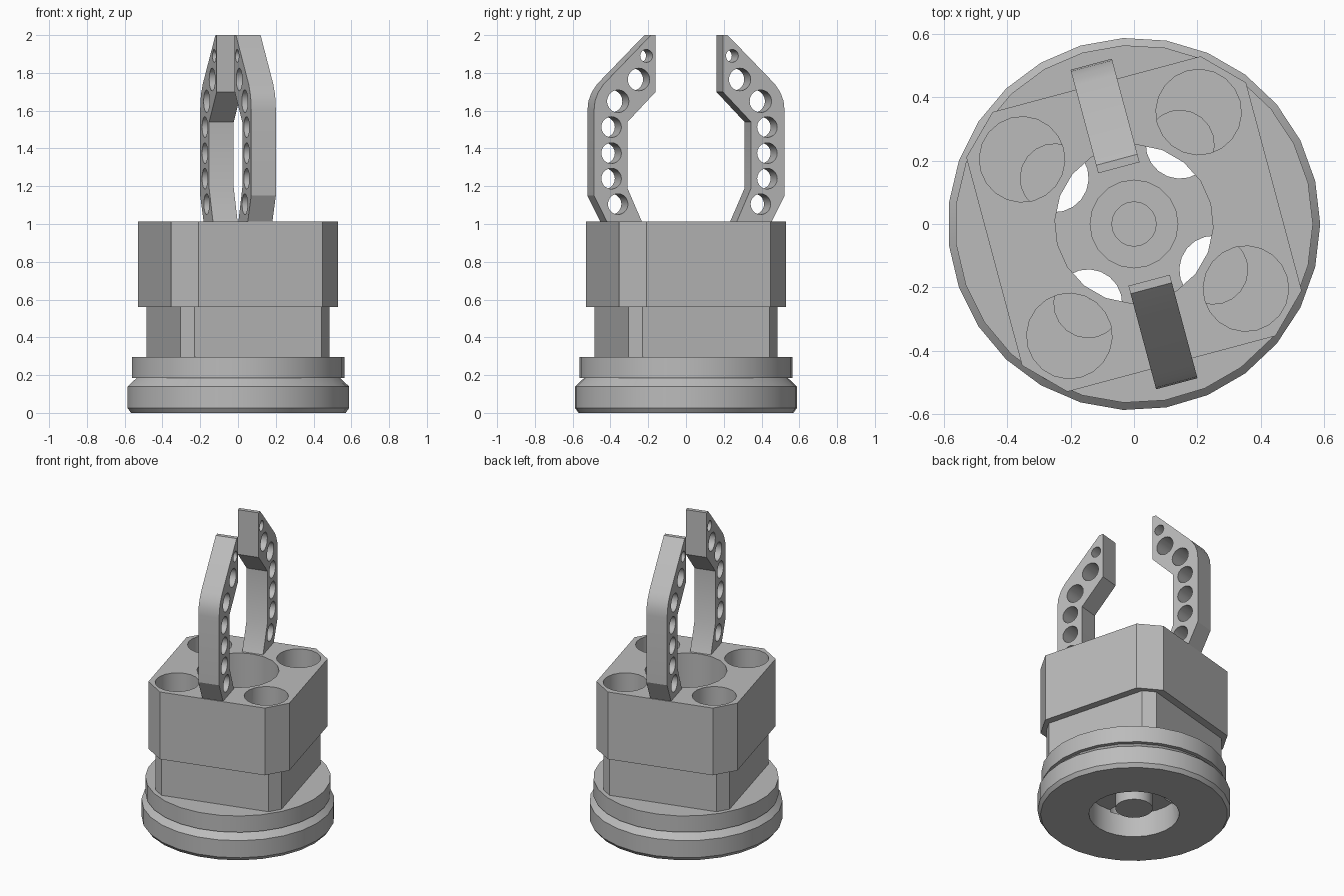
import bpy, bmesh, math
from mathutils import Matrix

if "Cube" in bpy.data.objects:
    bpy.data.objects.remove(bpy.data.objects["Cube"])

TURN = math.radians(15)          # the block and arms sit turned on the base
grey = bpy.data.materials.new("mid grey")
grey.diffuse_color = (0.5, 0.5, 0.5, 1)
grey.use_nodes = True
grey.node_tree.nodes["Principled BSDF"].inputs["Base Color"].default_value = grey.diffuse_color


def finish(name, bm, turn=0.0):
    bm.transform(Matrix.Rotation(turn, 4, 'Z'))
    bmesh.ops.recalc_face_normals(bm, faces=bm.faces)
    me = bpy.data.meshes.new(name)
    bm.to_mesh(me)
    bm.free()
    ob = bpy.data.objects.new(name, me)
    bpy.context.collection.objects.link(ob)
    me.materials.append(grey)
    return ob


def extrude(name, outline, vec, turn=0.0):
    """Closed prism from a planar outline."""
    bm = bmesh.new()
    face = bm.faces.new([bm.verts.new(p) for p in outline])
    out = bmesh.ops.extrude_face_region(bm, geom=[face])["geom"]
    bmesh.ops.translate(bm, vec=vec, verts=[g for g in out if isinstance(g, bmesh.types.BMVert)])
    return finish(name, bm, turn)


def lathe(name, profile, n):
    """Solid of revolution; the profile starts and ends on the flat caps."""
    bm = bmesh.new()
    rings = [[bm.verts.new((r * math.cos(i * math.tau / n), r * math.sin(i * math.tau / n), z))
              for i in range(n)] for r, z in profile]
    for a, b in zip(rings, rings[1:]):
        for i in range(n):
            j = (i + 1) % n
            bm.faces.new((a[i], a[j], b[j], b[i]))
    bm.faces.new(rings[0])
    bm.faces.new(rings[-1])
    return finish(name, bm)


def block(name, half, c, z0, z1):
    """Square block with chamfered corners."""
    pts = [(half, -c), (half, c), (c, half), (-c, half),
           (-half, c), (-half, -c), (-c, -half), (c, -half)]
    return extrude(name, [(x, y, z0) for x, y in pts], (0, 0, z1 - z0), TURN)


def round_cutters(name, specs, n=20):
    """Several cylinders (matrix, radius, length) joined in one helper mesh."""
    bm = bmesh.new()
    for mat, r, length in specs:
        bmesh.ops.create_cone(bm, cap_ends=True, segments=n, radius1=r, radius2=r,
                              depth=length, matrix=mat)
    return finish(name, bm, TURN)


def cut(ob, cutter):
    m = ob.modifiers.new("cut", 'BOOLEAN')
    m.operation = 'DIFFERENCE'
    m.solver = 'EXACT'
    m.object = cutter
    bpy.context.view_layer.objects.active = ob
    ob.select_set(True)
    bpy.ops.object.modifier_apply(modifier=m.name)
    ob.select_set(False)


def upright(x, y, z0, z1, r):
    return (Matrix.Translation((x, y, (z0 + z1) / 2)), r, z1 - z0)


# Round base with bevelled flange, groove and hollow underside
base = lathe("round_base", [(0.275, 0.165), (0.275, 0), (0.57, 0), (0.588, 0.025),
                            (0.588, 0.14), (0.54, 0.185), (0.565, 0.185),
                            (0.565, 0.295), (0.30, 0.295)], 27)
lower = block("lower_block", 0.409, 0.347, 0.295, 0.56)
upper = block("upper_block", 0.457, 0.34, 0.56, 1.012)

# Centre pocket, corner pockets and the ports in their floors
FLOOR = 0.60
diagonals = [(sx * math.sqrt(0.5), sy * math.sqrt(0.5)) for sx in (1, -1) for sy in (1, -1)]
pockets = round_cutters("pocket_cutter", [upright(0, 0, FLOOR, 1.1, 0.25)] +
                        [upright(x * 0.408, y * 0.408, FLOOR, 1.1, 0.135) for x, y in diagonals])
ports = round_cutters("port_cutter", [upright(x * 0.29, y * 0.29, 0.15, FLOOR + 0.01, 0.108)
                                      for x, y in diagonals])
cut(upper, pockets)
for part in (base, lower, upper):
    cut(part, ports)

# Central spindle: boss with a bore above, post below
spindle = lathe("central_spindle", [(0.07, 0.62), (0.07, 0.70), (0.14, 0.70),
                                    (0.14, 0.50), (0.114, 0.50), (0.114, 0.04)], 20)

# Pair of gripper arms: profile in radial distance and height
W = 0.135
profile = [(0.25, 0.99), (0.339, 1.19), (0.339, 1.54), (0.184, 1.70), (0.184, 2.0),
           (0.21, 2.0), (0.47, 1.74), (0.50, 1.695), (0.517, 1.65), (0.522, 1.60),
           (0.522, 1.15), (0.44, 0.99)]
holes = [(0.391, 1.105, 0.055), (0.427, 1.24, 0.055), (0.427, 1.375, 0.055),
         (0.427, 1.513, 0.055), (0.391, 1.65, 0.06), (0.277, 1.765, 0.06),
         (0.235, 1.89, 0.034)]
helpers = [pockets, ports]
arms = []
for name, side in (("front_arm", -1), ("back_arm", 1)):
    arm = extrude(name, [(-W / 2, side * s, z) for s, z in profile], (W, 0, 0), TURN)
    drill = round_cutters(name + "_hole_cutter",
                          [(Matrix.Translation((0, side * s, z)) @ Matrix.Rotation(math.pi / 2, 4, 'Y'),
                            r, 0.3) for s, z, r in holes])
    cut(arm, drill)
    arms.append(arm)
    helpers.append(drill)

# Remove helpers, then smooth round walls while keeping edges crisp
for h in helpers:
    bpy.data.objects.remove(h, do_unlink=True)
for ob in (base, lower, upper, spindle, *arms):
    bpy.ops.object.select_all(action='DESELECT')
    ob.select_set(True)
    bpy.context.view_layer.objects.active = ob
    bpy.ops.object.shade_smooth_by_angle(angle=math.radians(25))
